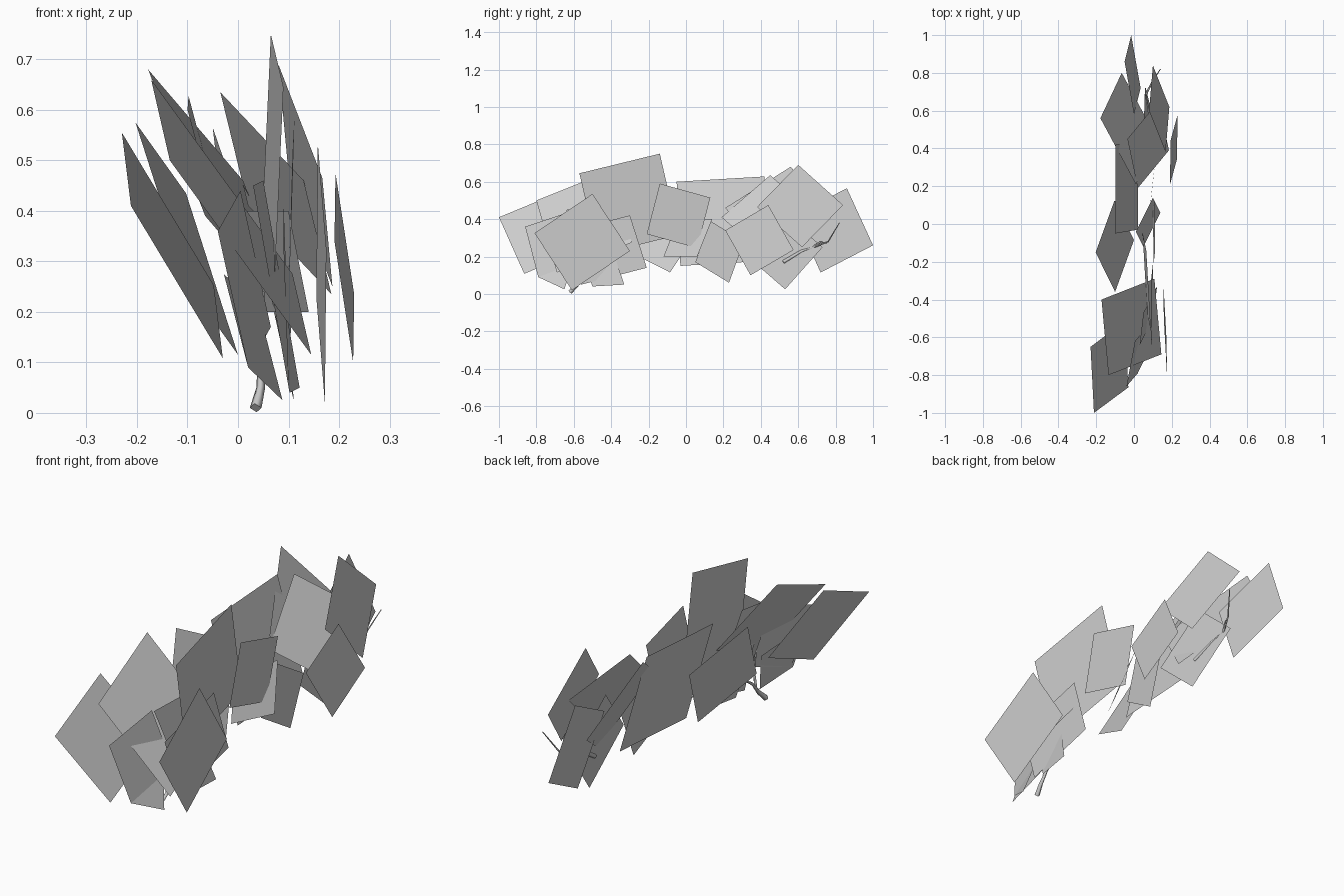
import bpy
from mathutils import Vector

# Remove the default cube
default_cube = bpy.data.objects.get("Cube")
if default_cube:
    bpy.data.objects.remove(default_cube, do_unlink=True)

# Single plain material
material = bpy.data.materials.new("plain_light_grey")
material.use_nodes = True
grey = (0.6, 0.6, 0.6, 1)
material.diffuse_color = grey
material.node_tree.nodes["Principled BSDF"].inputs["Base Color"].default_value = grey


def link_object(name, data):
    data.materials.append(material)
    obj = bpy.data.objects.new(name, data)
    bpy.context.scene.collection.objects.link(obj)
    return obj


def leaf_card(name, before, corner, after):
    """Flat parallelogram leaf card: a corner and its two neighbouring corners."""
    before, corner, after = Vector(before), Vector(corner), Vector(after)
    opposite = before + after - corner
    mesh = bpy.data.meshes.new(name)
    mesh.from_pydata([before, corner, after, opposite], [], [(0, 1, 2, 3)])
    return link_object(name, mesh)


def twig(name, points, radius):
    """Thin tapering twig along a path."""
    curve = bpy.data.curves.new(name, "CURVE")
    curve.dimensions = "3D"
    curve.bevel_depth = radius
    curve.bevel_resolution = 0
    curve.use_fill_caps = True
    spline = curve.splines.new("POLY")
    spline.points.add(len(points) - 1)
    for index, (target, source) in enumerate(zip(spline.points, points)):
        target.co = (*source, 1)
        target.radius = 1 - index / len(points)
    return link_object(name, curve)


# Leaf cards on the front half of the branch
leaf_card("front_tip_leaf_card", (-.23, -.65, .555), (-.212, -1, .41), (-.03, -.865, .108))
leaf_card("front_upper_leaf_card", (-.172, -.4, .66), (-.135, -.8, .5), (.145, -.69, .115))
leaf_card("front_crown_leaf_card", (.065, -.14, .75), (.09, -.57, .645), (.07, -.47, .21))
leaf_card("front_outer_leaf_card", (.158, -.5, .535), (.175, -.81, .325), (.172, -.61, .02))
leaf_card("front_inner_leaf_card", (-.04, -.86, .36), (.02, -.79, .09), (.065, -.55, .17))
leaf_card("front_low_leaf_card", (.02, -.79, .09), (.088, -.65, .025), (.04, -.59, .21))
leaf_card("front_narrow_leaf_card", (.03, -.64, .45), (.05, -.47, .46), (.122, -.33, .05))
leaf_card("front_hanging_leaf_card", (.09, -.65, .33), (.09, -.3, .42), (.1, -.21, .14))

# Leaf cards around the middle
leaf_card("middle_right_leaf_card", (-.1, -.36, .255), (-.203, -.15, .575), (-.103, .125, .435))
leaf_card("middle_outer_leaf_card", (.112, -.14, .59), (.108, .13, .515), (.1, .06, .245))
leaf_card("middle_long_leaf_card", (-.098, .42, .628), (-.1, -.05, .6), (.02, -.03, .15))
leaf_card("middle_small_leaf_card", (.1, .14, .4), (.14, .06, .2), (.05, -.12, .2))
leaf_card("middle_hanging_leaf_card", (.09, .13, .39), (.08, .05, .17), (.1, .23, .06))

# Leaf cards on the back half
leaf_card("back_right_leaf_card", (-.065, .8, .39), (-.178, .56, .68), (.01, .21, .46))
leaf_card("back_upper_leaf_card", (.13, .65, .46), (-.035, .45, .635), (.02, .19, .41))
leaf_card("back_outer_leaf_card", (.193, .44, .475), (.23, .575, .235), (.228, .345, .1))
leaf_card("back_crown_leaf_card", (.08, .6, .69), (.1, .84, .475), (.187, .62, .25))
leaf_card("back_low_leaf_card", (.05, .5, .45), (.06, .73, .25), (.11, .53, .025))
leaf_card("back_tip_leaf_card", (-.05, .86, .565), (-.015, 1, .26), (.035, .72, .115))

# Bare twigs near both ends
twig("front_twig", [(.035, -.62, .01), (.045, -.58, .05), (.045, -.54, .1), (.05, -.43, .18)], .012)
twig("front_side_twig", [(.045, -.56, .08), (.045, -.55, .15), (.05, -.57, .24)], .008)
twig("back_twig", [(.09, .52, .17), (.07, .62, .23), (.06, .68, .25), (.1, .76, .28), (.14, .82, .38)], .01)
twig("back_side_twig", [(.06, .68, .25), (.08, .72, .28), (.1, .75, .27)], .007)
